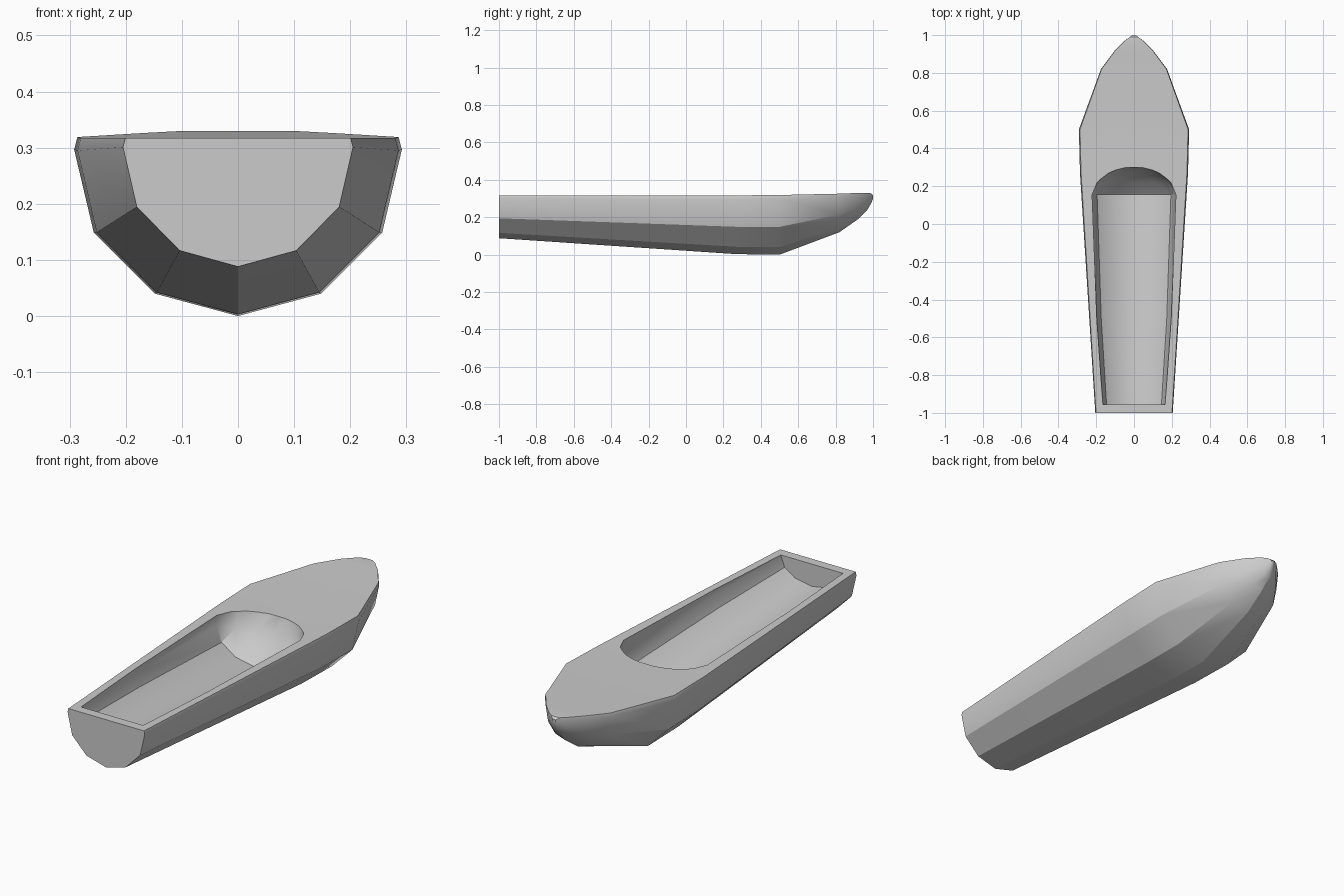
import bpy
import bmesh
import math

if "Cube" in bpy.data.objects:
    bpy.data.objects.remove(bpy.data.objects["Cube"], do_unlink=True)


def loft(name, stations, section):
    """Skin a mirrored half section (width, height fractions) along y."""
    bm = bmesh.new()
    ring_shape = section + [(-u, v) for u, v in reversed(section) if u > 0]
    rings = []
    for y, half_width, top, bottom in stations:
        rings.append([bm.verts.new((u * half_width, y, bottom + v * (top - bottom)))
                      for u, v in ring_shape])
    n = len(ring_shape)
    for a, b in zip(rings, rings[1:]):
        for i in range(n):
            j = (i + 1) % n
            bm.faces.new((a[i], a[j], b[j], b[i]))
    bm.faces.new(rings[0])
    bm.faces.new(rings[-1])
    bmesh.ops.recalc_face_normals(bm, faces=bm.faces)
    mesh = bpy.data.meshes.new(name)
    bm.to_mesh(mesh)
    bm.free()
    obj = bpy.data.objects.new(name, mesh)
    bpy.context.collection.objects.link(obj)
    return obj


# Hull: multi-chine section, square stern, pointed bow (y, half width, deck z, keel z)
hull_section = [(0.98, 1), (1, 0.93), (0.88, 0.465), (0.507, 0.125), (0, 0)]
hull = loft("boat_hull", [
    (-1.0, 0.205, 0.317, 0.088),
    (0.27, 0.286, 0.317, 0.003),
    (0.5, 0.292, 0.319, 0.0),
    (0.82, 0.175, 0.326, 0.12),
    (0.92, 0.1, 0.33, 0.19),
    (0.97, 0.05, 0.33, 0.24),
    (0.99, 0.022, 0.328, 0.275),
    (1.0, 0.008, 0.318, 0.3),
], hull_section)

# Cockpit cutter: open well with a sloping, rounded front end
well_section = [(1, 1), (1, 0.5), (0.88, 0.25), (0.55, 0.08), (0, 0)]
cutter = loft("cockpit_cutter", [
    (-0.955, 0.165, 0.42, 0.21),
    (-0.5, 0.197, 0.42, 0.175),
    (0.155, 0.222, 0.42, 0.12),
    (0.22, 0.195, 0.42, 0.18),
    (0.27, 0.14, 0.42, 0.245),
    (0.3, 0.08, 0.42, 0.31),
], well_section)
cutter.hide_render = True

# Carve the cockpit out of the hull
carve = hull.modifiers.new("cockpit", "BOOLEAN")
carve.operation = "DIFFERENCE"
carve.solver = "EXACT"
carve.object = cutter
bpy.ops.object.select_all(action="DESELECT")
hull.select_set(True)
bpy.context.view_layer.objects.active = hull
bpy.ops.object.modifier_apply(modifier=carve.name)
bpy.data.objects.remove(cutter, do_unlink=True)

# Soft facets, crisp rim
bpy.ops.object.shade_smooth_by_angle(angle=math.radians(28))
